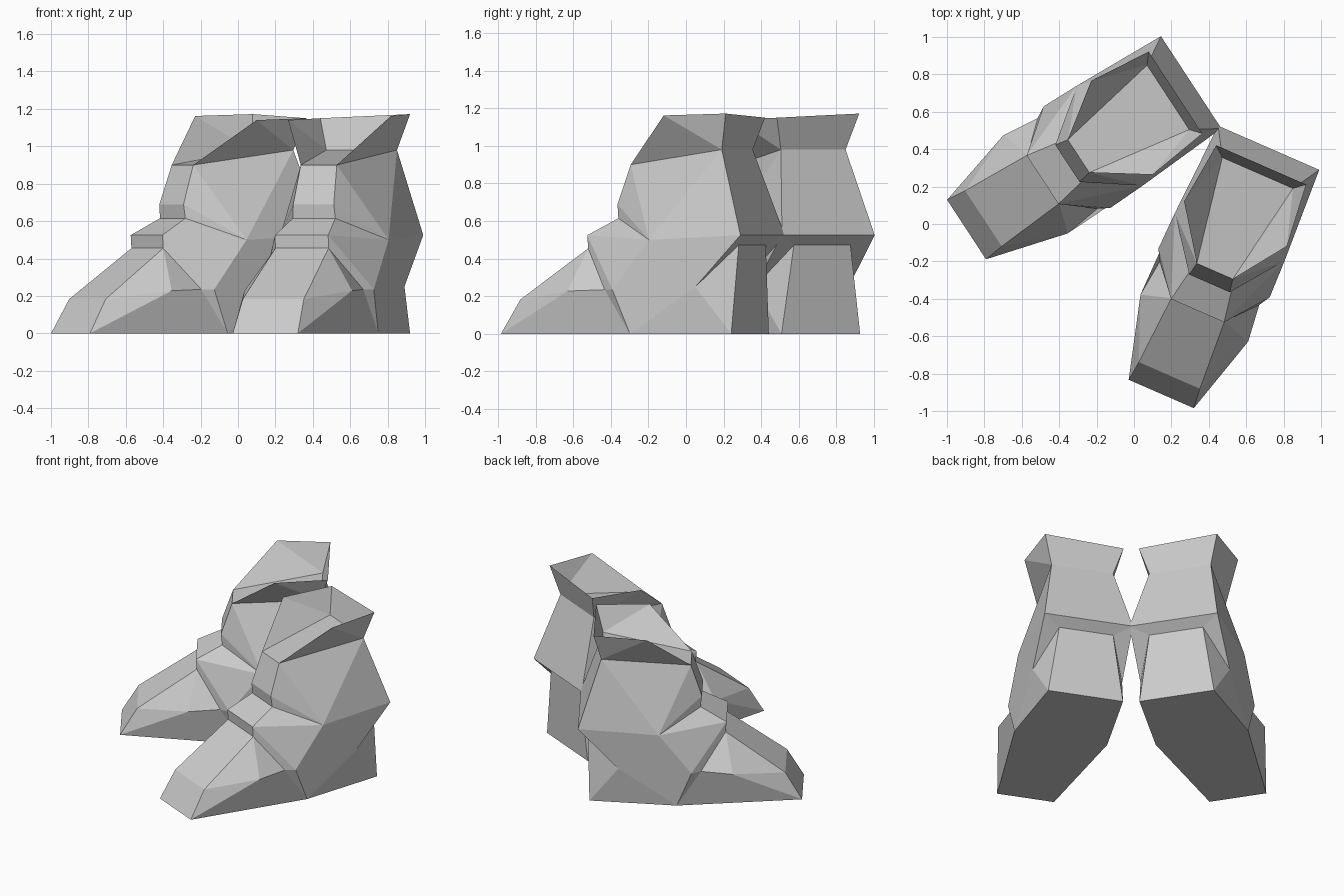
import bpy, bmesh
from mathutils import Vector

cube = bpy.data.objects.get("Cube")
if cube:
    bpy.data.objects.remove(cube, do_unlink=True)

leather = bpy.data.materials.new("grey_leather")
leather.use_nodes = True
GREY = (0.6, 0.6, 0.6, 1)
leather.diffuse_color = GREY
leather.node_tree.nodes["Principled BSDF"].inputs["Base Color"].default_value = GREY

# Half of one boot: (half width, distance forward from the back, height)
HALF = {
    "a": (.19, 1.436, 0),      # toe bottom
    "b": (.178, 1.328, .183),  # toe top
    "c": (.314, .994, .228),   # toe side
    "d": (.31, .635, 0),       # ball bottom
    "w": (.29, .79, .235),     # groove, toe side
    "e": (.325, .73, .235),    # groove, shaft side
    "f": (.155, .945, .455),   # instep
    "g": (.155, .95, .525),    # instep step
    "h": (.124, .783, .615),   # ankle
    "i": (.118, .791, .69),    # shin
    "j": (.105, .72, .90),     # shaft top, front
    "k": (.30, .443, 1.162),   # cuff top, front
    "l": (.262, .10, 1.172),   # cuff top, back
    "m": (.206, .147, .98),    # shaft top, back
    "n": (.295, 0, .525),      # calf
    "o": (.18, .06, .472),     # heel top
    "p": (.25, .073, 0),       # heel bottom
    "q": (.299, .26, .25),     # heel side
    "r": (.32, .52, .50),      # ankle side
}
BODY_SIDES = ("abc bfc cfw acwd fgew wed ghr gre hir ijr jmr mnr nqr "
              "rqde dqp pqo oqn").split()
BODY_STRIP = "abfghijmnop"      # profile bridged from side to side
CUFF_SIDES = ["jkm", "klm"]
CUFF_STRIP = "ml"

# Placement of the left boot and the plane that mirrors it to the right one
BACK = Vector((.72, .4075, 0))
FORWARD = Vector((-.40, -.9165, 0))
OUTWARD = Vector((.9165, -.40, 0))
NORMAL, OFFSET = Vector((.764, -.645, 0)), .016


def place(key, side, mirrored):
    s, t, z = HALF[key]
    if side < 0 and key in "kl":   # cuff dips slightly on the inner side
        z -= .022
    p = BACK + OUTWARD * s * side + FORWARD * t + Vector((0, 0, z))
    if mirrored:
        p -= 2 * (NORMAL.dot(p) - OFFSET) * NORMAL
    return p


def build(name, sides, strip, mirrored, sole=False):
    bm = bmesh.new()
    keys = sorted(set("".join(sides) + strip))
    v = {(k, s): bm.verts.new(place(k, s, mirrored)) for k in keys for s in (1, -1)}
    for f in sides:
        bm.faces.new([v[k, 1] for k in f])
        bm.faces.new([v[k, -1] for k in reversed(f)])
    for k0, k1 in zip(strip, strip[1:]):
        bm.faces.new([v[k0, 1], v[k0, -1], v[k1, -1], v[k1, 1]])
    if sole:
        bm.faces.new([v[k, 1] for k in "adp"] + [v[k, -1] for k in "pda"])
    bmesh.ops.recalc_face_normals(bm, faces=bm.faces)
    mesh = bpy.data.meshes.new(name)
    bm.to_mesh(mesh)
    bm.free()
    mesh.materials.append(leather)
    bpy.context.collection.objects.link(bpy.data.objects.new(name, mesh))


for label, mirrored in (("left", False), ("right", True)):
    build("boot_" + label, BODY_SIDES, BODY_STRIP, mirrored, sole=True)
    build("cuff_" + label, CUFF_SIDES, CUFF_STRIP, mirrored)
